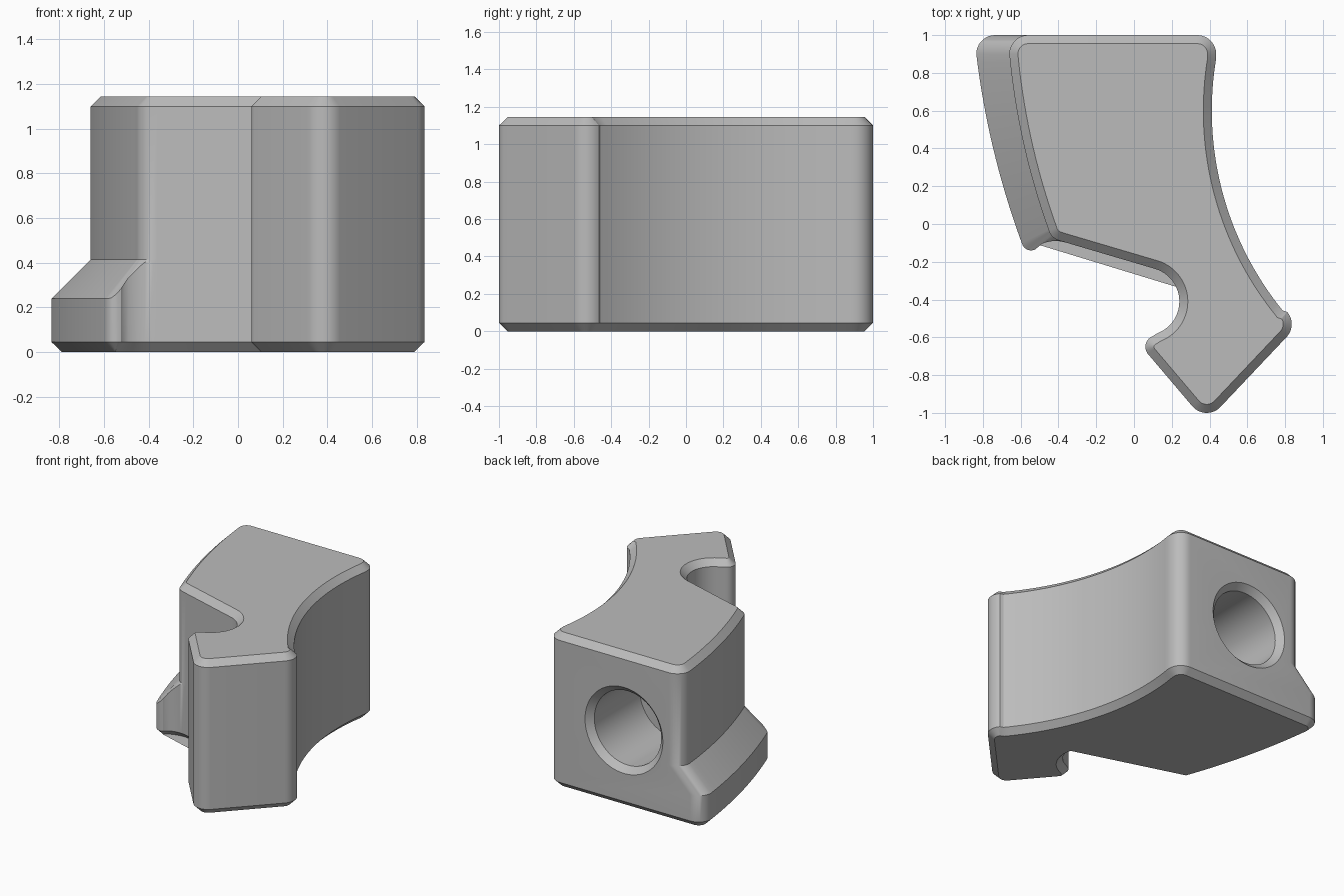
import bpy, bmesh
from math import cos, sin, radians, pi
from mathutils import Vector

cube = bpy.data.objects.get("Cube")
if cube:
    bpy.data.objects.remove(cube)


def arc(cx, cy, r, a, b, n):
    """Points on an arc from angle a to b in degrees."""
    steps = [radians(a + (b - a) * i / (n - 1)) for i in range(n)]
    return [Vector((cx + r * cos(t), cy + r * sin(t))) for t in steps]


def bow(p, q, bulge, n):
    """Interior points of a shallow outward curve between p and q."""
    d = q - p
    out = Vector((d.y, -d.x)).normalized()
    ts = [i / n for i in range(1, n)]
    return [p + d * t + out * (4 * bulge * t * (1 - t)) for t in ts]


def inset(pts, w):
    """Move a counter-clockwise outline inwards with mitred corners."""
    res = []
    for i, p in enumerate(pts):
        a = (p - pts[i - 1]).normalized()
        b = (pts[(i + 1) % len(pts)] - p).normalized()
        na, nb = Vector((-a.y, a.x)), Vector((-b.y, b.x))
        res.append(p + (na + nb) * (w / (1 + na.dot(nb))))
    return res


def loft(name, rings):
    """Closed solid skinned through rings of equal length."""
    bm = bmesh.new()
    loops = [[bm.verts.new(v) for v in ring] for ring in rings]
    n = len(loops[0])
    for low, high in zip(loops, loops[1:]):
        for i in range(n):
            j = (i + 1) % n
            bm.faces.new((low[i], low[j], high[j], high[i]))
    bm.faces.new(loops[0][::-1])
    bm.faces.new(loops[-1])
    bmesh.ops.remove_doubles(bm, verts=bm.verts[:], dist=1e-5)
    bmesh.ops.recalc_face_normals(bm, faces=bm.faces[:])
    mesh = bpy.data.meshes.new(name)
    bm.to_mesh(mesh)
    bm.free()
    ob = bpy.data.objects.new(name, mesh)
    bpy.context.collection.objects.link(ob)
    return ob


def left_side(corner, foot, bulge):
    return corner + bow(corner[-1], foot[0], bulge, 20) + foot


# Outline shared by base and body: notch, hooked tip, hollow side, back corner
shared = (arc(0.06, -0.41, 0.18, 73, -70, 24)
          + arc(0.12, -0.65, 0.06, 110, 218, 10)
          + arc(0.385, -0.9, 0.1, 220, 315, 12)
          + arc(0.735, -0.53, 0.1, 315, 400, 12)
          + arc(2.092, 0.6, 1.68, 219, 170.5, 36)
          + arc(0.335, 0.9, 0.1, 0, 90, 10))

# Left side of the wide base ledge, and of the narrower body above it
fillet = arc(-0.415, -0.275, 0.185, 120, 73, 9)
base_foot = arc(-0.545, -0.09, 0.05, 195, 295, 7) + fillet
body_foot = arc(-0.375, -0.01, 0.08, 195, 253, 15) + fillet[-1:]
base = left_side(arc(-0.735, 0.9, 0.1, 90, 180, 10), base_foot, 0.03) + shared
body = left_side(arc(-0.56, 0.9, 0.1, 90, 180, 10), body_foot, 0.03) + shared

# Skin: bottom chamfer, base wall, sloping ledge, body wall, top chamfer
HEIGHT, CHAMFER, LEDGE = 1.145, 0.045, 0.415


def flat(pts, z):
    return [(p.x, p.y, z) for p in pts]


ledge = [(p.x, p.y, LEDGE - min(0.175, 1.15 * (p - q).length))
         for p, q in zip(base, body)]
bracket = loft("bracket_body", [
    flat(inset(base, CHAMFER), 0), flat(base, CHAMFER), ledge,
    flat(body, LEDGE), flat(body, HEIGHT - CHAMFER),
    flat(inset(body, CHAMFER), HEIGHT)])

# Blind countersunk hole in the back
hole_rings = [[(-0.19 + r * cos(2 * pi * i / 64), y,
                HEIGHT / 2 + r * sin(2 * pi * i / 64)) for i in range(64)]
              for y, r in ((1.02, 0.34), (0.955, 0.275), (0.42, 0.275))]
cutter = loft("hole_cutter", hole_rings)
cutter.hide_render = True
mod = bracket.modifiers.new("hole", "BOOLEAN")
mod.operation, mod.solver, mod.object = "DIFFERENCE", "EXACT", cutter
bpy.ops.object.select_all(action="DESELECT")
bracket.select_set(True)
bpy.context.view_layer.objects.active = bracket
bpy.ops.object.modifier_apply(modifier=mod.name)
bpy.data.objects.remove(cutter)

# Plain grey finish
grey = bpy.data.materials.new("plain_grey")
grey.use_nodes = True
colour = (0.5, 0.5, 0.5, 1)
grey.diffuse_color = colour
grey.node_tree.nodes["Principled BSDF"].inputs["Base Color"].default_value = colour
bracket.data.materials.clear()
bracket.data.materials.append(grey)
bpy.ops.object.shade_smooth_by_angle(angle=radians(30))
